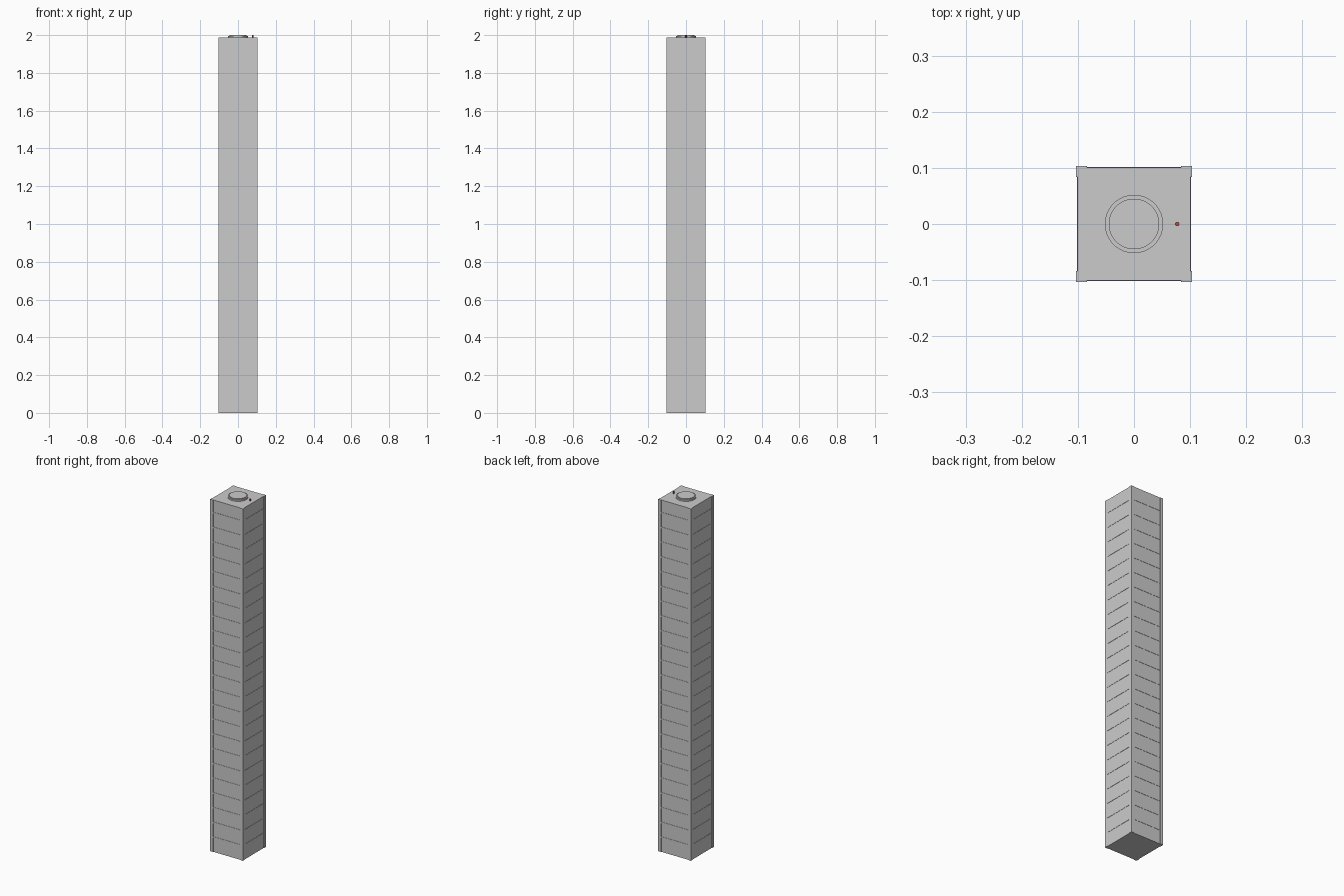
import bpy
from mathutils import Vector, Matrix
from math import pi

if "Cube" in bpy.data.objects:
    bpy.data.objects.remove(bpy.data.objects["Cube"])

HALF = 0.103      # outer half width
WALL = 0.1005     # recessed wall half width
POST = 0.019      # corner post width
ROOF = 1.988
STEP = 2 / 24     # storey height


def box(name, lo, hi, turn=0):
    lo, hi = Vector(lo), Vector(hi)
    bpy.ops.mesh.primitive_cube_add(size=1)
    ob = bpy.context.object
    ob.name = name
    rot = Matrix.Rotation(turn * pi / 2, 4, 'Z')
    ob.data.transform(rot @ Matrix.Translation((lo + hi) / 2) @ Matrix.Diagonal((*(hi - lo), 1)))
    return ob


def disc(name, r, z0, z1, x=0, sides=48):
    bpy.ops.mesh.primitive_cylinder_add(vertices=sides, radius=r, depth=z1 - z0,
                                        location=(x, 0, (z0 + z1) / 2))
    ob = bpy.context.object
    ob.name = name
    bpy.ops.object.shade_smooth_by_angle()
    return ob


# main tower shaft
box("tower_shaft", (-WALL, -WALL, 0), (WALL, WALL, ROOF))

for side in range(4):
    # corner posts
    box("corner_post", (-HALF, -HALF, 0), (-HALF + POST, -HALF + POST, ROOF), side)
    # thin floor bands on each face
    for k in range(1, 24):
        z = k * STEP - 0.001
        box("floor_band", (-HALF + POST, -HALF + 0.001, z - 0.004),
            (HALF - POST, -WALL + 0.001, z + 0.004), side)

# stepped round roof pad
disc("roof_pad", 0.052, ROOF, 1.996)
disc("roof_pad_top", 0.045, 1.996, 2.0)

# small red roof beacon
beacon = disc("roof_beacon", 0.004, ROOF, 2.0, x=0.077, sides=12)
red = bpy.data.materials.new("beacon_red")
red.diffuse_color = (0.5, 0.08, 0.05, 1)
red.use_nodes = True
red.node_tree.nodes["Principled BSDF"].inputs["Base Color"].default_value = red.diffuse_color
beacon.data.materials.append(red)
